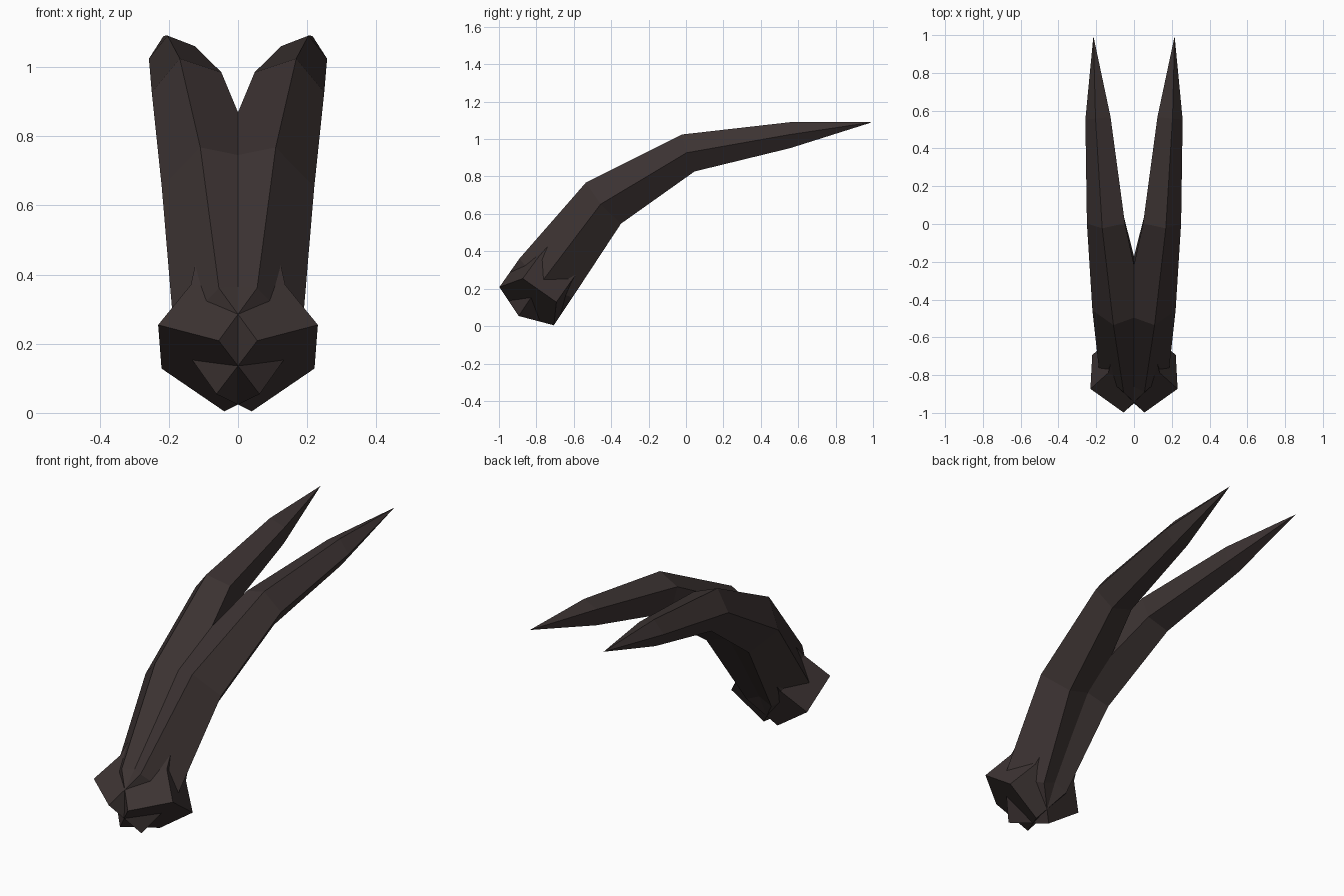
import bpy, bmesh
from math import sin, cos, radians
from mathutils import Vector

cube = bpy.data.objects.get("Cube")
if cube:
    bpy.data.objects.remove(cube, do_unlink=True)

# One dark horn colour
horn_mat = bpy.data.materials.new("dark_brown_horn")
horn_mat.use_nodes = True
colour = (0.045, 0.033, 0.032, 1)
horn_mat.diffuse_color = colour
bsdf = next(n for n in horn_mat.node_tree.nodes if n.type == 'BSDF_PRINCIPLED')
bsdf.inputs["Base Color"].default_value = colour
bsdf.inputs["Roughness"].default_value = 0.8

SIDES = 5
TWIST = 3
# Ring centre, axis direction, radius (left horn; its root crosses the middle)
RINGS = [
    ((-0.097, -0.833, 0.13), (0.52, 0.47, 0.71), 0.187),
    ((0.01, -0.736, 0.27), (0.33, 0.55, 0.77), 0.185),
    ((0.07, -0.435, 0.66), (0.14, 0.755, 0.655), 0.152),
    ((0.14, 0.015, 0.925), (0.10, 0.94, 0.33), 0.11),
    ((0.185, 0.56, 1.02), (0.10, 1.0, 0.0), 0.073),
]
TIP = (0.215, 0.995, 1.09)


def ring_points(centre, axis, radius):
    t = Vector(axis).normalized()
    up = Vector((0, -t.z, t.y)).normalized()
    side = t.cross(up)
    for k in range(SIDES):
        a = radians(TWIST + 360 / SIDES * k)
        yield Vector(centre) + radius * (cos(a) * side + sin(a) * up)


def make_horn(name, mirror):
    bm = bmesh.new()

    def add(p):
        return bm.verts.new((p[0] * mirror, p[1], p[2]))

    loops = [[add(p) for p in ring_points(*r)] for r in RINGS]
    tip = add(TIP)
    bm.faces.new(loops[0])  # root cap
    for low, high in zip(loops, loops[1:]):
        for i in range(SIDES):
            j = (i + 1) % SIDES
            bm.faces.new((low[i], low[j], high[j], high[i]))
    for i in range(SIDES):  # pointed end
        bm.faces.new((loops[-1][i], loops[-1][(i + 1) % SIDES], tip))
    bmesh.ops.recalc_face_normals(bm, faces=bm.faces)
    mesh = bpy.data.meshes.new(name)
    bm.to_mesh(mesh)
    bm.free()
    mesh.materials.append(horn_mat)
    obj = bpy.data.objects.new(name, mesh)
    bpy.context.collection.objects.link(obj)
    return obj


make_horn("left_horn", 1)
make_horn("right_horn", -1)
